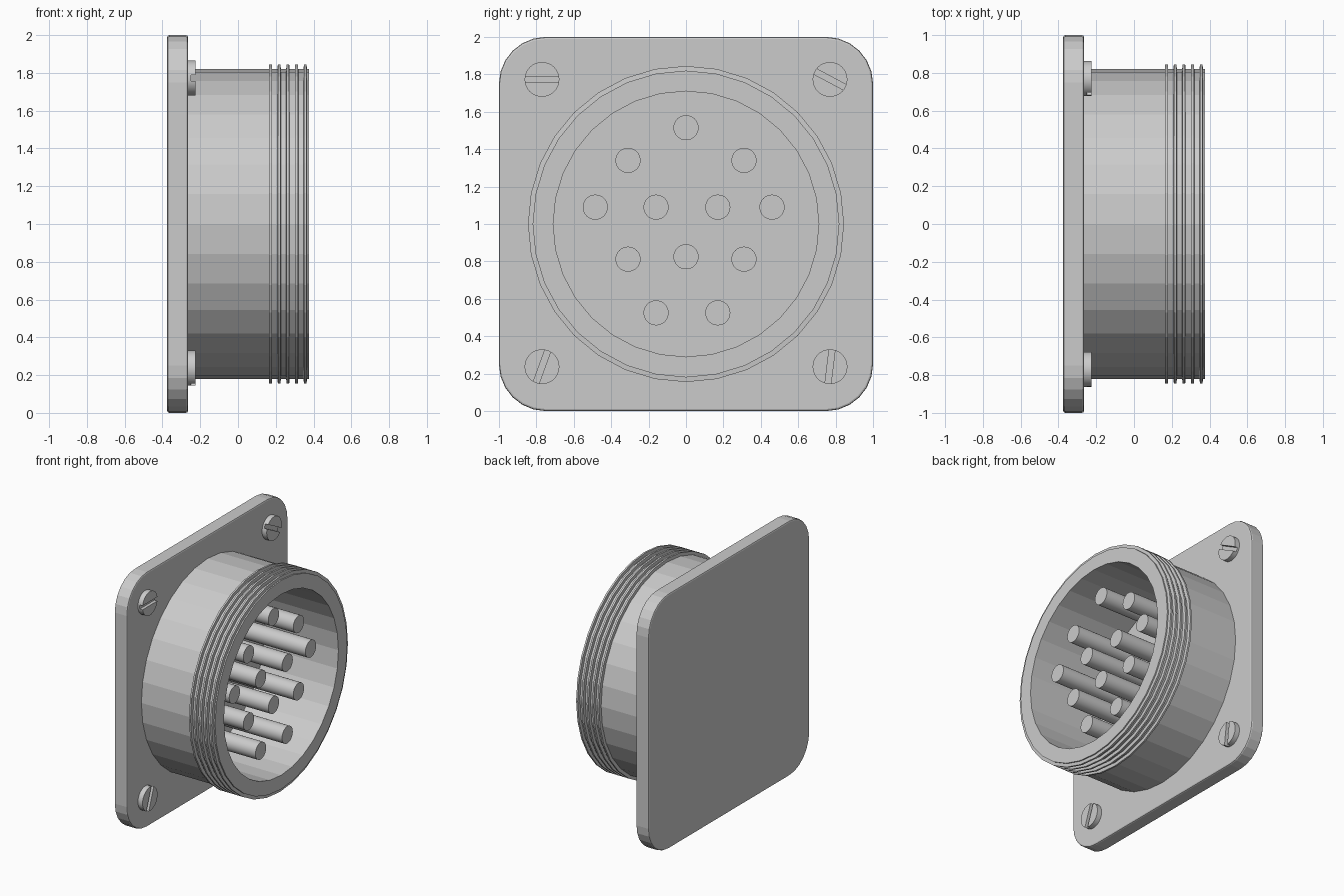
import bpy, bmesh
from math import pi, sin, cos, radians
from mathutils import Matrix, Vector

if "Cube" in bpy.data.objects:
    bpy.data.objects.remove(bpy.data.objects["Cube"])


def finish(name, bm):
    bmesh.ops.recalc_face_normals(bm, faces=bm.faces)
    me = bpy.data.meshes.new(name)
    bm.to_mesh(me)
    bm.free()
    ob = bpy.data.objects.new(name, me)
    bpy.context.collection.objects.link(ob)
    return ob


def activate(ob):
    bpy.ops.object.select_all(action='DESELECT')
    ob.select_set(True)
    bpy.context.view_layer.objects.active = ob


def rod(name, x0, x1, y, z, r, sides=32):
    bm = bmesh.new()
    mat = Matrix.Translation(((x0 + x1) / 2, y, z)) @ Matrix.Rotation(pi / 2, 4, 'Y')
    bmesh.ops.create_cone(bm, cap_ends=True, segments=sides, radius1=r, radius2=r,
                          depth=x1 - x0, matrix=mat)
    ob = finish(name, bm)
    activate(ob)
    bpy.ops.object.shade_smooth_by_angle(angle=radians(30))
    return ob


def lathe(name, profile, sides):
    """Revolve a closed (x, radius) profile round the connector axis."""
    bm = bmesh.new()
    rings = []
    for i in range(sides):
        a = 2 * pi * i / sides
        rings.append([bm.verts.new((x, r * cos(a), 1 + r * sin(a))) for x, r in profile])
    n = len(profile)
    for i in range(sides):
        p, q = rings[i], rings[(i + 1) % sides]
        for j in range(n):
            k = (j + 1) % n
            bm.faces.new((p[j], p[k], q[k], q[j]))
    return finish(name, bm)


# Square mounting flange with rounded corners and a softened rim
bm = bmesh.new()
R, steps = 0.25, 6
outline = []
for c, (sy, sz) in enumerate([(1, 1), (-1, 1), (-1, -1), (1, -1)]):
    for i in range(steps + 1):
        a = pi / 2 * (c + i / steps)
        outline.append(Vector((sy * (1 - R) + R * cos(a), 1 + sz * (1 - R) + R * sin(a))))
base = bm.faces.new([bm.verts.new((-0.375, p.x, p.y)) for p in outline])
ext = bmesh.ops.extrude_face_region(bm, geom=[base])
bmesh.ops.translate(bm, vec=(0.11, 0, 0),
                    verts=[v for v in ext['geom'] if isinstance(v, bmesh.types.BMVert)])
flange = finish("flange", bm)
bev = flange.modifiers.new("soft_rim", 'BEVEL')
bev.width, bev.segments, bev.limit_method, bev.angle_limit = 0.011, 2, 'ANGLE', radians(40)

# Hollow barrel with thread ridges near the mouth
profile = [(-0.28, 0.71), (-0.28, 0.82)]
for i in range(5):
    x = 0.172 + 0.046 * i
    profile += [(x - 0.009, 0.82), (x - 0.007, 0.845), (x + 0.007, 0.845), (x + 0.009, 0.82)]
profile += [(0.375, 0.82), (0.375, 0.71)]
lathe("barrel", profile, 32)

# Contact pins
pins = [(0, 1.515), (-0.31, 1.34), (0.31, 1.34), (-0.485, 1.09), (-0.16, 1.09),
        (0.17, 1.09), (0.46, 1.09), (-0.31, 0.812), (0.31, 0.812), (0, 0.825),
        (-0.16, 0.525), (0.17, 0.525)]
for i, (y, z) in enumerate(pins):
    rod(f"pin_{i + 1}", -0.28, 0.31, y, z, 0.067)

# Slotted corner screws, each turned to its own angle
for i, (y, z, turn) in enumerate([(-0.77, 1.773, 0), (0.77, 1.773, -28),
                                  (-0.77, 0.237, 70), (0.77, 0.237, 83)]):
    screw = rod(f"screw_{i + 1}", -0.28, -0.225, y, z, 0.093)
    bm = bmesh.new()
    mat = (Matrix.Translation((-0.225, y, z)) @ Matrix.Rotation(radians(turn), 4, 'X')
           @ Matrix.Diagonal((0.05, 0.4, 0.032, 1)))
    bmesh.ops.create_cube(bm, size=1, matrix=mat)
    cutter = finish("slot_cutter", bm)
    cutter.hide_render = True
    cut = screw.modifiers.new("slot", 'BOOLEAN')
    cut.operation, cut.object, cut.solver = 'DIFFERENCE', cutter, 'EXACT'
    activate(screw)
    bpy.ops.object.modifier_apply(modifier="slot")
    bpy.data.objects.remove(cutter)
    bpy.ops.object.shade_smooth_by_angle(angle=radians(30))
